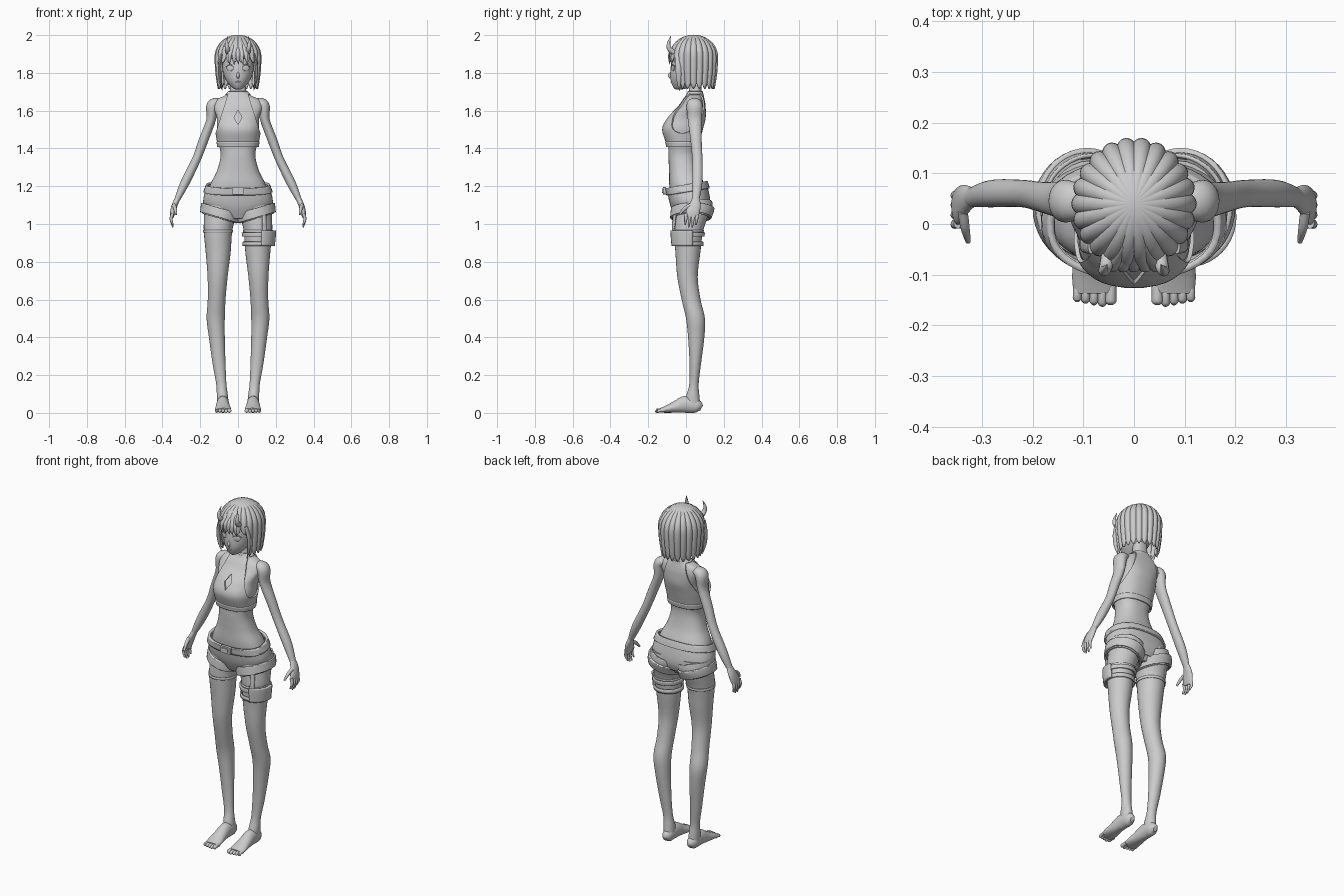
import bpy, bmesh, math
from mathutils import Vector

old = bpy.data.objects.get("Cube")
if old:
    bpy.data.objects.remove(old)

mat = bpy.data.materials.new("plain_grey")
mat.use_nodes = True
GREY = (0.6, 0.6, 0.6, 1)
mat.diffuse_color = GREY
mat.node_tree.nodes["Principled BSDF"].inputs["Base Color"].default_value = GREY
X, Y, Z = Vector((1, 0, 0)), Vector((0, 1, 0)), Vector((0, 0, 1))
parts = []


def finish(name, bm, thick=0):
    bmesh.ops.recalc_face_normals(bm, faces=bm.faces)
    me = bpy.data.meshes.new(name)
    bm.to_mesh(me)
    bm.free()
    me.materials.append(mat)
    ob = bpy.data.objects.new(name, me)
    bpy.context.collection.objects.link(ob)
    if thick:
        mod = ob.modifiers.new("thickness", 'SOLIDIFY')
        mod.thickness, mod.offset = thick, 0
    parts.append(ob)
    return ob


def sample(rows, steps):
    """Smooth curve through rows of (x, y, z, side radius, other radius)."""
    out = []
    for i in range(len(rows) - 1):
        a, b, c, d = (rows[max(0, min(len(rows) - 1, i + k))] for k in (-1, 0, 1, 2))
        for j in range(steps):
            t = j / steps
            out.append([q + t / 2 * (r - p + t * (2 * p - 5 * q + 4 * r - s + t * (3 * (q - r) + s - p)))
                        for p, q, r, s in zip(a, b, c, d)])
    return out + [list(rows[-1])]


def skin(rows, side, axis=None, power=2, grow=0, steps=5, sides=28, caps=True):
    rows = sample(rows, steps)
    pts = [Vector(r[:3]) for r in rows]
    bm, rings = bmesh.new(), []
    for i, r in enumerate(rows):
        t = axis or (pts[min(i + 1, len(pts) - 1)] - pts[max(i - 1, 0)]).normalized()
        s = (side - t * side.dot(t)).normalized()
        u = t.cross(s)
        ring = []
        for k in range(sides):
            c, n = math.cos(k * math.tau / sides), math.sin(k * math.tau / sides)
            c, n = (math.copysign(abs(v) ** (2 / power), v) for v in (c, n))
            ring.append(bm.verts.new(pts[i] + s * c * (max(r[3], .001) + grow) + u * n * (max(r[4], .001) + grow)))
        rings.append(ring)
    for a, b in zip(rings, rings[1:]):
        for k in range(sides):
            m = (k + 1) % sides
            bm.faces.new((a[k], a[m], b[m], b[k]))
    if caps:
        bm.faces.new(rings[0])
        bm.faces.new(rings[-1])
    return bm


def loft(name, rows, side=X, **kw):
    return finish(name, skin(rows, side, **kw))


def shell(name, rows, planes, grow, thick, power=2):
    """Clothing: a grown copy of a body part, trimmed by (point, outward normal) planes."""
    bm = skin(rows, X, Z, power, grow, 8, 40, False)
    for co, no in planes:
        bmesh.ops.bisect_plane(bm, geom=bm.verts[:] + bm.edges[:] + bm.faces[:],
                               plane_co=co, plane_no=no, clear_outer=True)
    return finish(name, bm, thick)


def between(lo, hi, tilt=(0, 0), x=0):
    n = Vector((tilt[0], tilt[1], 1))
    return [((x, 0, lo), -n), ((x, 0, hi), n)]


def flip(rows, s):
    return [(r[0] * s, *r[1:]) for r in rows]


def upright(profile):
    """Rows from (height, front, back, half width)."""
    return [(0, (f + b) / 2, z, w, (b - f) / 2) for z, f, b, w in profile]


def blob(name, loc, size, turn=0):
    bpy.ops.mesh.primitive_uv_sphere_add(segments=20, ring_count=12, location=loc, rotation=(0, 0, turn))
    ob = bpy.context.object
    ob.name, ob.scale = name, size
    ob.data.materials.append(mat)
    parts.append(ob)


# Torso and neck
torso = upright([(1.03, -.04, .09, .06), (1.10, -.07, .115, .165), (1.20, -.088, .10, .15),
                 (1.28, -.09, .07, .112), (1.36, -.093, .055, .092), (1.42, -.095, .06, .1),
                 (1.50, -.117, .08, .112), (1.56, -.09, .095, .112), (1.62, -.035, .095, .13),
                 (1.655, -.01, .09, .12), (1.68, .008, .085, .07), (1.70, .015, .083, .046),
                 (1.74, .015, .08, .04), (1.79, .01, .08, .038)])
loft("torso", torso, axis=Z, power=2.4, sides=40)

# Halter top with a diamond opening and a hem band
straps = [((s * .055, 0, 1.68), (s, 0, .3)) for s in (-1, 1)]
top = shell("halter_top", torso, between(1.415, 1.69) + straps, .005, .008, 2.4)
bpy.ops.mesh.primitive_cylinder_add(vertices=4, radius=1, depth=.2, location=(0, -.12, 1.565),
                                    rotation=(math.pi / 2, 0, 0))
cutter = bpy.context.object
cutter.name, cutter.scale = "opening_cutter", (.021, .038, 1)
cutter.hide_render = True
cut = top.modifiers.new("opening", 'BOOLEAN')
cut.operation, cut.object = 'DIFFERENCE', cutter
bpy.context.view_layer.objects.active = top
for m in ("thickness", "opening"):
    bpy.ops.object.modifier_apply(modifier=m)
bpy.data.objects.remove(cutter)
shell("top_hem", torso, between(1.408, 1.436), .008, .008, 2.4)
shell("collar", torso, between(1.685, 1.70), .004, .006, 2.4)

# Shorts and belt
shell("shorts", torso, between(1.035, 1.20, (0, -.17)), .01, .008, 2.4)
shell("belt", torso, between(1.168, 1.207, (0, -.17)), .016, .014, 2.4)
loft("buckle", [(0, -.105, 1.176, .033, .02), (0, -.121, 1.176, .033, .02)], power=8, steps=1)
loft("buckle_centre", [(0, -.12, 1.176, .02, .011), (0, -.126, 1.176, .02, .011)], power=8, steps=1)

# Head and face
loft("head", upright([(1.712, -.055, -.02, .012), (1.725, -.068, .02, .034), (1.765, -.082, .08, .066),
                      (1.82, -.082, .12, .084), (1.88, -.072, .135, .09), (1.94, -.045, .12, .08),
                      (1.975, 0, .08, .04)]), axis=Z)
loft("nose", [(0, -.078, 1.805, .004, .004), (0, -.088, 1.787, .008, .007), (0, -.08, 1.772, .006, .006)])
blob("mouth", (0, -.079, 1.752), (.014, .004, .004))

# Legs, feet, arms and hands
leg = [(.085, .035, 1.13, .085, .09), (.09, .035, 1.08, .088, .094), (.097, .025, 1.03, .083, .088),
       (.106, .013, .96, .075, .077), (.105, .01, .85, .066, .066), (.108, .008, .72, .053, .054),
       (.113, .027, .60, .047, .05), (.118, .05, .50, .048, .05), (.112, .054, .40, .042, .043),
       (.10, .049, .257, .034, .03), (.088, .042, .15, .027, .025), (.082, .036, .08, .03, .036),
       (.08, .042, .03, .029, .034)]
foot = [(.08, .082, .025, .012, .015), (.08, .06, .035, .029, .035), (.08, 0, .045, .033, .045),
        (.08, -.05, .033, .037, .033), (.079, -.1, .02, .043, .02), (.078, -.135, .013, .041, .012)]
arm = [(.095, .045, 1.645, .03, .02), (.133, .045, 1.628, .042, .033), (.143, .047, 1.55, .037, .025),
       (.18, .053, 1.45, .03, .025), (.22, .06, 1.343, .027, .023), (.28, .06, 1.22, .027, .024),
       (.322, .052, 1.13, .019, .015)]
palm = [(.318, .053, 1.14, .018, .014), (.335, .048, 1.10, .03, .015), (.346, .035, 1.06, .036, .014),
        (.35, .03, 1.035, .03, .009)]
thumb = [(.338, .025, 1.10, .011, .01), (.333, -.008, 1.08, .01, .009), (.327, -.035, 1.05, .005, .005)]
for s, tag in ((1, "left"), (-1, "right")):
    loft(tag + "_leg", flip(leg, s), axis=Z)
    loft(tag + "_foot", flip(foot, s))
    loft(tag + "_arm", flip(arm, s), side=Y)
    loft(tag + "_palm", flip(palm, s), side=Y)
    loft(tag + "_thumb", flip(thumb, s), side=Y, sides=12)
    for i in range(5):
        x, r, tip = .046 + i * .0165, .011 if i == 0 else .0085, -.163 + .003 * abs(i - 1)
        toe = [(x, -.115, .013, r, r), (x, -.14, .013, r, r), (x, tip + .006, r, r, r), (x, tip, r, r / 3, r / 3)]
        loft(f"{tag}_toe_{i + 1}", flip(toe, s), sides=12, steps=3)
    for i in range(4):
        y, end = .058 - i * .019, .995 - .012 * (i in (1, 2))
        finger = [(.347, y, 1.055, .01, .009), (.354, y - .002, 1.025, .0085, .008), (.344, y - .006, end, .004, .004)]
        loft(f"{tag}_finger_{i + 1}", flip(finger, s), side=Y, sides=12)

    # Shorts legs with tilted cuffs, and stocking hems
    side_leg = flip(leg, s)
    tilt = (-.3 * s, 0)
    shell(tag + "_shorts_leg", side_leg, between(1.03, 1.12, tilt, s * .1), .008, .008)
    shell(tag + "_shorts_cuff", side_leg, between(1.035, 1.085, tilt, s * .1), .014, .014)
    shell(tag + "_stocking_hem", side_leg, between(.955, .968), .002, .004)

    # Eyes, lashes and horns
    blob(tag + "_eye", (s * .042, -.07, 1.825), (.02, .005, .016), s * .38)
    lash = [(.022, -.079, 1.832, .002, .002), (.042, -.074, 1.844, .003, .003), (.064, -.055, 1.832, .002, .002)]
    loft(tag + "_lash", flip(lash, s), side=Z, sides=8)
    horn = [(.048, -.05, 1.90, .015, .015), (.056, -.086, 1.925, .013, .013), (.06, -.092, 1.955, .009, .009),
            (.053, -.08, 1.996, .001, .001)]
    loft(tag + "_horn", flip(horn, s), sides=12)

# Thigh straps and holster on the left leg
for i, z in enumerate((.945, .895)):
    shell(f"thigh_strap_{i + 1}", leg, between(z - .011, z + .011), .008, .008)
shell("holster", leg, between(.885, .965) + [((.125, 0, 0), -X), ((0, .035, 0), Y)], .014, .014)
shell("holster_hanger", leg, between(.95, 1.05) + [((.128, 0, 0), -X), ((.15, 0, 0), X), ((0, 0, 0), Y)], .01, .008)

# Bob hair: a dome of scalloped strands, cut short over the face
LOBES, PER, ROWS = 22, 6, 18
bm, grid = bmesh.new(), []
for k in range(LOBES * PER):
    ang = math.tau * k / (LOBES * PER)          # zero points forward
    bulge = abs(math.sin(ang * LOBES / 2))
    away = min(ang, math.tau - ang)
    open_face = min(1, max(0, (math.radians(56) - away) / .2))
    hem = 1.715 + .14 * open_face + .035 * (1 - bulge)
    col = []
    for j in range(ROWS + 1):
        t = j / ROWS
        if t < .55:
            phi = t / .55 * math.pi / 2
            r, z = math.sin(phi), 1.885 + .113 * math.cos(phi)
        else:
            z = 1.885 + (hem - 1.885) * (t - .55) / .45
            r = 1 - 5 * max(0, 1.885 - z) ** 2
        r *= .93 + .07 * bulge
        col.append(bm.verts.new((.12 * r * math.sin(ang), .04 - .127 * r * math.cos(ang), z)))
    grid.append(col)
for a, b in zip(grid, grid[1:] + grid[:1]):
    for j in range(ROWS):
        bm.faces.new((a[j], a[j + 1], b[j + 1], b[j]))
bmesh.ops.remove_doubles(bm, verts=bm.verts, dist=.0005)
finish("hair", bm, .008)

# Loose locks over the forehead and beside the cheeks
for i, x in enumerate((-.045, -.022, 0, .022, .045)):
    lock = [(x * .4, -.045, 1.965, .008, .004), (x * .9, -.085, 1.91, .011, .005),
            (x, -.09, 1.875, .008, .004), (x * 1.1 + .004, -.086, 1.845, .001, .001)]
    loft(f"fringe_lock_{i + 1}", lock, sides=10)
for s, tag in ((1, "left"), (-1, "right")):
    lock = [(.085, -.045, 1.90, .014, .006), (.1, -.04, 1.83, .016, .007), (.096, -.038, 1.76, .012, .006),
            (.082, -.035, 1.705, .001, .001)]
    loft(tag + "_cheek_lock", flip(lock, s), side=Y, sides=10)

# Smooth shading
bpy.ops.object.select_all(action='DESELECT')
for ob in parts:
    ob.select_set(True)
bpy.context.view_layer.objects.active = parts[0]
bpy.ops.object.shade_smooth_by_angle(angle=math.radians(40))
